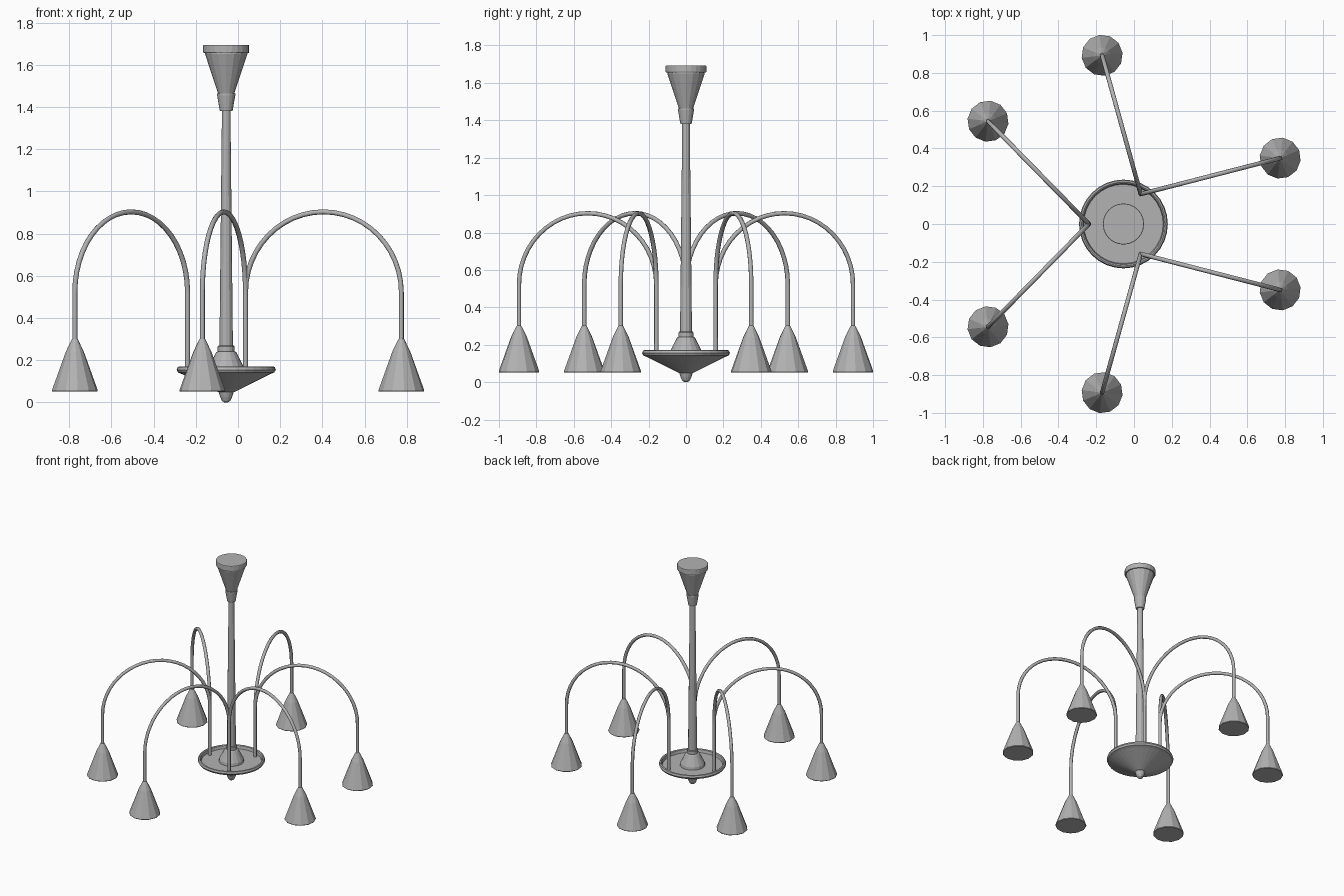
import bpy, bmesh
from math import sin, cos, pi, radians
from mathutils import Vector

cube = bpy.data.objects.get("Cube")
if cube:
    bpy.data.objects.remove(cube, do_unlink=True)

AXIS = Vector((-0.056, 0, 0))

metal = bpy.data.materials.new("grey metal")
GREY = (0.45, 0.45, 0.45, 1)
metal.diffuse_color = GREY
metal.use_nodes = True
metal.node_tree.nodes["Principled BSDF"].inputs["Base Color"].default_value = GREY


def lathe(name, profile, sides, place=AXIS, turn=0.0):
    """Revolve (radius, height) points; open ends are capped flat."""
    bm = bmesh.new()
    rings = []
    for r, z in profile:
        rings.append([bm.verts.new((r * cos(turn + 2 * pi * i / sides),
                                    r * sin(turn + 2 * pi * i / sides), z))
                      for i in range(sides)])
    for low, high in zip(rings, rings[1:]):
        for i in range(sides):
            j = (i + 1) % sides
            bm.faces.new((low[i], low[j], high[j], high[i]))
    bm.faces.new(rings[0][::-1])
    bm.faces.new(rings[-1])
    bmesh.ops.recalc_face_normals(bm, faces=bm.faces)
    mesh = bpy.data.meshes.new(name)
    bm.to_mesh(mesh)
    bm.free()
    mesh.materials.append(metal)
    obj = bpy.data.objects.new(name, mesh)
    obj.location = place
    bpy.context.collection.objects.link(obj)
    return obj


def arm(name, foot, tip, foot_z=0.14, tip_z=0.29, top=0.903):
    """Bent tube: up from the dish, over a half circle, down to the shade."""
    mid, half = (foot + tip) / 2, (foot - tip) / 2
    radius = half.length
    spring = top - radius
    points = [foot + Vector((0, 0, foot_z))]
    for i in range(25):
        a = pi * i / 24
        points.append(mid + half * cos(a) + Vector((0, 0, spring + radius * sin(a))))
    points.append(tip + Vector((0, 0, tip_z)))
    curve = bpy.data.curves.new(name, "CURVE")
    curve.dimensions = "3D"
    curve.bevel_depth = 0.012
    curve.bevel_resolution = 2
    curve.use_fill_caps = True
    spline = curve.splines.new("POLY")
    spline.points.add(len(points) - 1)
    for p, co in zip(spline.points, points):
        p.co = (*co, 1)
    curve.materials.append(metal)
    obj = bpy.data.objects.new(name, curve)
    bpy.context.collection.objects.link(obj)


# Central dish with raised lip, and the finial under it
lathe("dish", [(0.04, 0.05), (0.21, 0.135), (0.228, 0.142), (0.235, 0.155),
               (0.23, 0.168), (0.222, 0.171), (0.215, 0.166), (0.21, 0.145)], 32)
lathe("finial", [(0.008, 0.0), (0.02, 0.008), (0.028, 0.025), (0.036, 0.05),
                 (0.036, 0.06)], 16)

# Hub, collar and tapering stem
lathe("hub", [(0.088, 0.143), (0.085, 0.165), (0.048, 0.238), (0.042, 0.242)], 16)
lathe("stem_collar", [(0.038, 0.24), (0.04, 0.245), (0.04, 0.265), (0.036, 0.27)], 16)
lathe("stem", [(0.032, 0.26), (0.02, 1.39)], 12)

# Ceiling canopy
lathe("canopy_collar", [(0.03, 1.38), (0.043, 1.455), (0.043, 1.464)], 16)
lathe("canopy_cone", [(0.037, 1.46), (0.1, 1.65), (0.1, 1.66)], 16)
lathe("canopy_plate", [(0.106, 1.655), (0.109, 1.66), (0.109, 1.69), (0.107, 1.694)], 24)

# Three pairs of arms, each with a conical shade
SHADE = [(0.106, 0.051), (0.109, 0.054), (0.109, 0.059), (0.044, 0.238),
         (0.041, 0.245), (0.014, 0.3), (0.011, 0.302)]


def polar(radius, degrees):
    a = radians(degrees)
    return AXIS + Vector((radius * cos(a), radius * sin(a), 0))


for pair, base in enumerate((60, 180, 300), 1):
    for side, swing in (("a", -37.2), ("b", 37.2)):
        tip = polar(0.9, base + swing)
        arm(f"arm_{pair}{side}", polar(0.183, base), tip)
        lathe(f"shade_{pair}{side}", SHADE, 12, tip, radians(base + swing))
